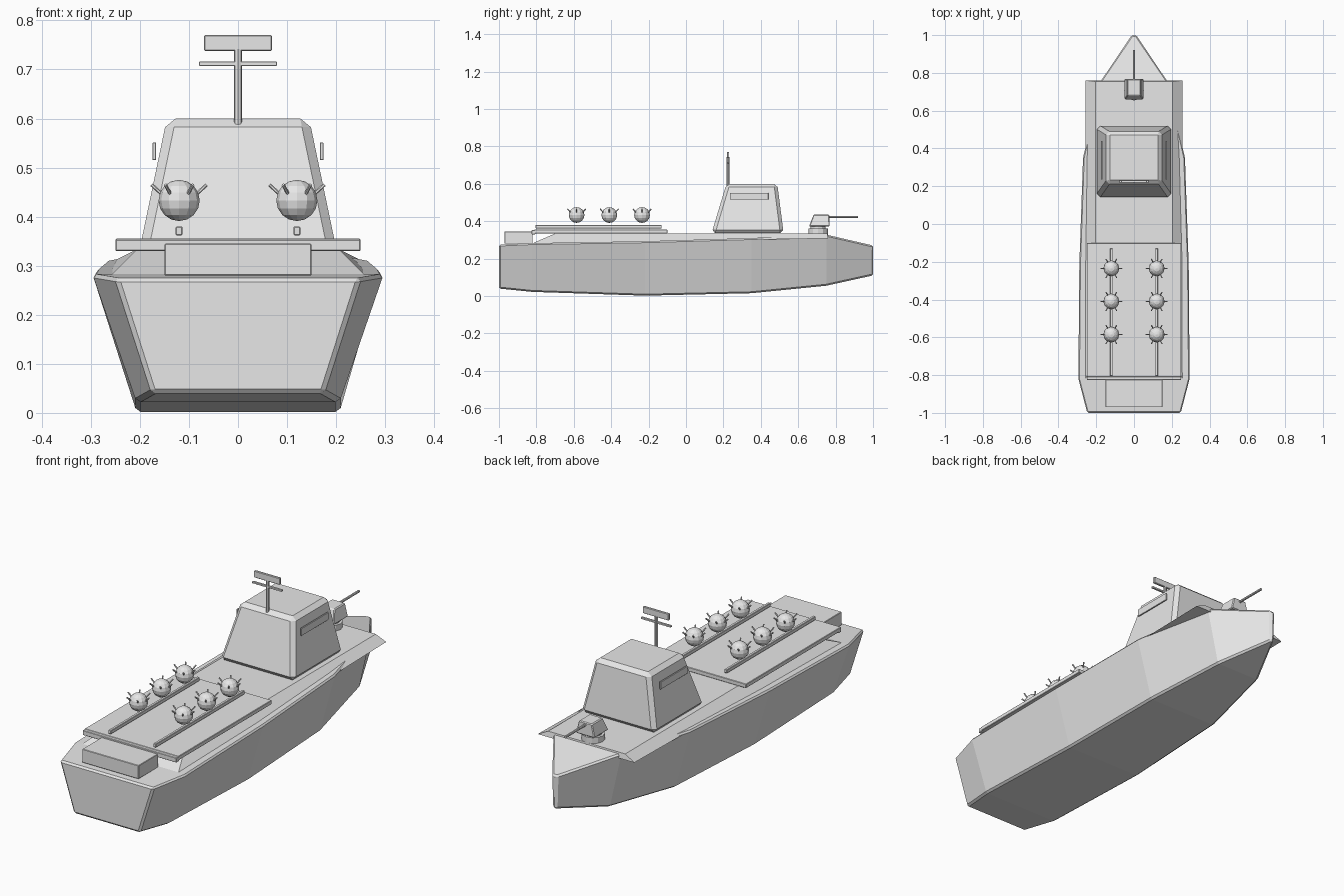
import bpy, bmesh, math
from mathutils import Vector

cube = bpy.data.objects.get("Cube")
if cube:
    bpy.data.objects.remove(cube, do_unlink=True)

grey = bpy.data.materials.new("light_grey")
grey.use_nodes = True
grey.diffuse_color = (0.8, 0.8, 0.8, 1)
grey.node_tree.nodes["Principled BSDF"].inputs["Base Color"].default_value = (0.8, 0.8, 0.8, 1)


def finish(name, bm, bevel=0):
    bmesh.ops.recalc_face_normals(bm, faces=bm.faces)
    mesh = bpy.data.meshes.new(name)
    bm.to_mesh(mesh)
    bm.free()
    mesh.materials.append(grey)
    ob = bpy.data.objects.new(name, mesh)
    bpy.context.collection.objects.link(ob)
    if bevel:
        mod = ob.modifiers.new("edge_bevel", 'BEVEL')
        mod.width = bevel
        mod.segments = 1
        mod.limit_method = 'ANGLE'
    return ob


def loft(name, rings, bevel=0):
    """Skin a row of four-point rings and cap both ends."""
    bm = bmesh.new()
    vs = [[bm.verts.new(p) for p in ring] for ring in rings]
    for a, b in zip(vs, vs[1:]):
        for i in range(4):
            j = (i + 1) % 4
            bm.faces.new((a[i], a[j], b[j], b[i]))
    bm.faces.new(vs[0])
    bm.faces.new(vs[-1])
    return finish(name, bm, bevel)


def rect(x, y0, y1, z0, z1=None):
    z1 = z0 if z1 is None else z1
    return [(-x, y0, z0), (x, y0, z0), (x, y1, z1), (-x, y1, z1)]


def box(name, x, y, z, bevel=0.002):
    """Box from (low, high) pairs."""
    pts = [[(x[0], y[0], h), (x[1], y[0], h), (x[1], y[1], h), (x[0], y[1], h)] for h in z]
    return loft(name, pts, bevel)


def rod(name, a, b, r, sides=8):
    a, b = Vector(a), Vector(b)
    bm = bmesh.new()
    bmesh.ops.create_cone(bm, cap_ends=True, segments=sides, radius1=r, radius2=r, depth=(b - a).length)
    bm.transform((b - a).to_track_quat('Z', 'Y').to_matrix().to_4x4())
    bmesh.ops.translate(bm, verts=bm.verts, vec=(a + b) / 2)
    return finish(name, bm)


# Hull stations: y, bottom half width, bottom z, rim half width, rim z
stations = [
    (-1.0, 0.175, 0.04, 0.25, 0.275),
    (-0.82, 0.207, 0.022, 0.297, 0.283),
    (-0.22, 0.207, 0.002, 0.292, 0.293),
    (0.35, 0.19, 0.015, 0.272, 0.31),
    (0.75, 0.12, 0.055, 0.182, 0.328),
    (1.0, 0.008, 0.11, 0.012, 0.27),
]
loft("hull", [[(-b, y, zb), (b, y, zb), (t, y, zt), (-t, y, zt)]
              for y, b, zb, t, zt in stations], 0.011)

# Raised deck with sloping sides
loft("raised_deck", [rect(0.257, -0.82, 0.76, 0.282, 0.308),
                     rect(0.205, -0.7, 0.755, 0.334)])

# Stern equipment
box("stern_locker", (-0.15, 0.15), (-0.97, -0.82), (0.28, 0.345))
box("launch_platform", (-0.25, 0.25), (-0.81, -0.1), (0.335, 0.355))
box("platform_crossbar", (-0.25, 0.25), (-0.825, -0.805), (0.33, 0.353))

# Rails with spiked globes
for side, sx in (("right", -0.12), ("left", 0.12)):
    box(side + "_rail", (sx - 0.007, sx + 0.007), (-0.805, -0.13), (0.362, 0.38))
    for n, y in enumerate((-0.585, -0.41, -0.235), 1):
        c = Vector((sx, y, 0.433))
        bm = bmesh.new()
        bmesh.ops.create_uvsphere(bm, u_segments=12, v_segments=8, radius=0.042)
        bmesh.ops.translate(bm, verts=bm.verts, vec=c)
        finish(f"{side}_globe_{n}", bm)
        for k in range(6):
            d = Vector((math.cos(k * math.pi / 3), math.sin(k * math.pi / 3), 0))
            rod(f"{side}_globe_{n}_spike_{k + 1}", c + d * 0.03 + Vector((0, 0, 0.008)),
                c + d * 0.056 + Vector((0, 0, 0.032)), 0.0035, 6)

# Bridge house with side window panels
loft("bridge_house", [rect(0.2, 0.137, 0.522, 0.336),
                      rect(0.145, 0.216, 0.488, 0.6)], 0.018)
for side, s in (("right", -1), ("left", 1)):
    box(side + "_window_panel", sorted((s * 0.167, s * 0.174)), (0.235, 0.44), (0.515, 0.551), 0.001)

# Mast and antennas
rod("mast", (0, 0.225, 0.58), (0, 0.225, 0.742), 0.008)
box("antenna_bar", (-0.079, 0.079), (0.22, 0.23), (0.707, 0.716), 0.001)
box("radar_panel", (-0.069, 0.069), (0.219, 0.231), (0.738, 0.77))

# Bow gun
rod("gun_base", (0, 0.706, 0.325), (0, 0.706, 0.362), 0.052, 12)
rod("gun_neck", (0, 0.706, 0.36), (0, 0.706, 0.375), 0.04, 12)
loft("gun_turret", [rect(0.05, 0.658, 0.768, 0.372),
                    rect(0.035, 0.682, 0.766, 0.435)], 0.004)
rod("gun_barrel", (0, 0.75, 0.423), (0, 0.92, 0.423), 0.006)
